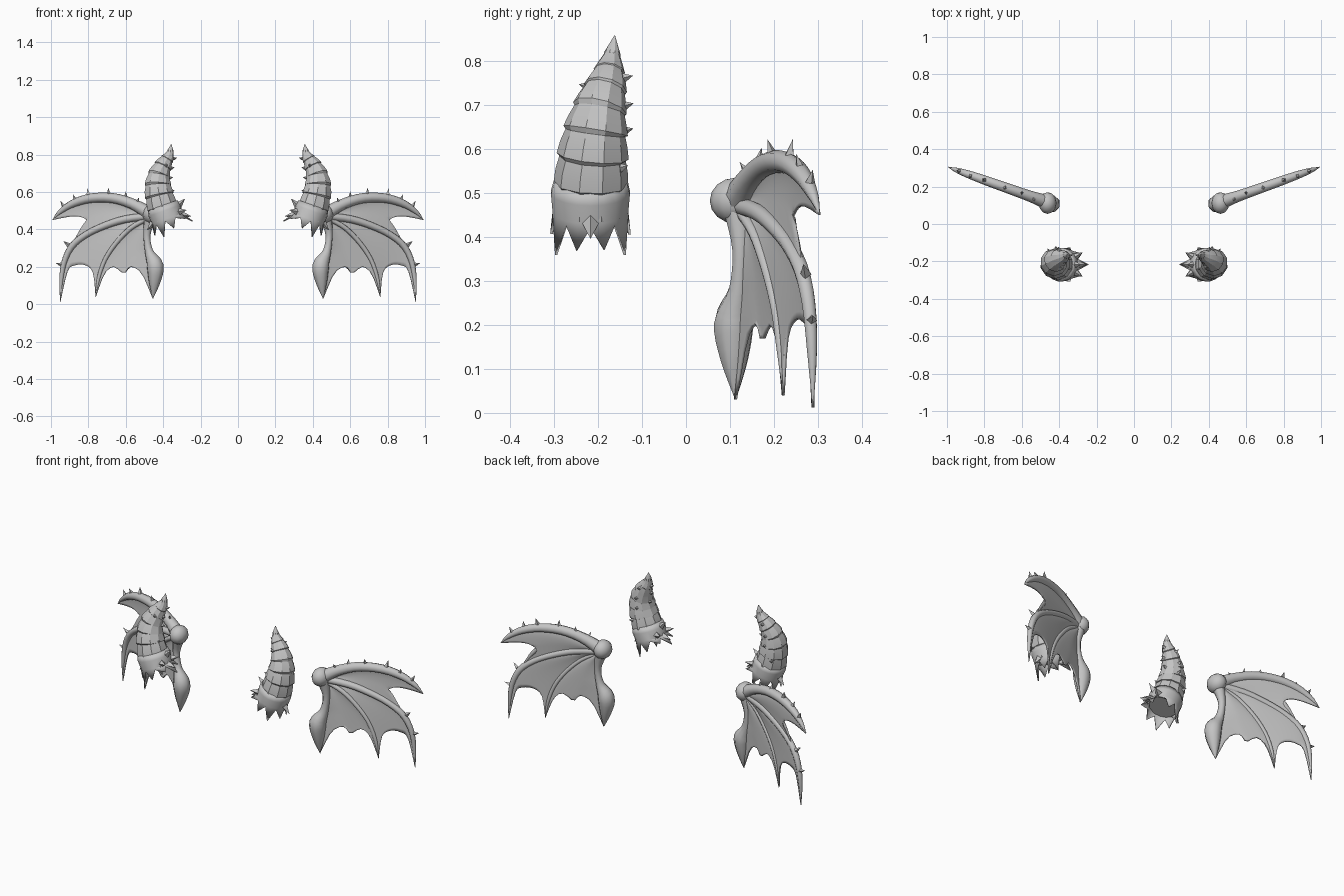
import bpy, bmesh, math
from mathutils import Vector as V

if "Cube" in bpy.data.objects:
    bpy.data.objects.remove(bpy.data.objects["Cube"])

grey = bpy.data.materials.new("bone grey")
grey.diffuse_color = (0.55, 0.55, 0.55, 1)
grey.use_nodes = True
grey.node_tree.nodes["Principled BSDF"].inputs["Base Color"].default_value = grey.diffuse_color


def finish(name, bm, angle=40, thick=0):
    """Turn a bmesh of the right-hand part into a mirrored object."""
    bmesh.ops.recalc_face_normals(bm, faces=bm.faces[:])
    me = bpy.data.meshes.new(name)
    bm.to_mesh(me)
    bm.free()
    me.materials.append(grey)
    ob = bpy.data.objects.new(name, me)
    bpy.context.collection.objects.link(ob)
    bpy.ops.object.select_all(action='DESELECT')
    ob.select_set(True)
    bpy.context.view_layer.objects.active = ob
    bpy.ops.object.shade_smooth_by_angle(angle=math.radians(angle))
    if thick:
        s = ob.modifiers.new("thickness", 'SOLIDIFY')
        s.thickness, s.offset = thick, 0
    m = ob.modifiers.new("other side", 'MIRROR')
    m.use_mirror_merge = False
    return ob


def along(pts, t):
    """Smooth curve through points; t runs 0 to 1. Works for any tuple size."""
    n = len(pts) - 1
    i = min(int(t * n), n - 1)
    f = t * n - i
    p = [pts[max(0, min(n, i + k))] for k in (-1, 0, 1, 2)]
    return [0.5 * (2 * b + (c - a) * f + (2 * a - 5 * b + 4 * c - d) * f * f
            + (3 * b - a - 3 * c + d) * f ** 3) for a, b, c, d in zip(*p)]


def loft(bm, pos, rad, sides, up):
    """Skin round rings along a path."""
    rings = []
    for i, p in enumerate(pos):
        tan = (pos[min(i + 1, len(pos) - 1)] - pos[max(i - 1, 0)]).normalized()
        a = (up - tan * up.dot(tan)).normalized()
        b = tan.cross(a)
        rings.append([bm.verts.new(p + rad[i] * (a * math.cos(k * math.tau / sides)
                      + b * math.sin(k * math.tau / sides))) for k in range(sides)])
    for r, s in zip(rings, rings[1:]):
        for k in range(sides):
            bm.faces.new((r[k - 1], r[k], s[k], s[k - 1]))
    bm.faces.new(rings[0])
    bm.faces.new(rings[-1])


def thorn(bm, p, d, length, r):
    """Four-sided spike from p along d."""
    d = V(d).normalized()
    q = d.to_track_quat('Z', 'Y')
    ring = [bm.verts.new(V(p) + q @ V((r * math.cos(k * math.pi / 2), r * math.sin(k * math.pi / 2), 0)))
            for k in range(4)]
    tip = bm.verts.new(V(p) + d * length)
    for k in range(4):
        bm.faces.new((ring[k - 1], ring[k], tip))
    bm.faces.new(ring)


# ---- Wings: drawn in x, z and laid on a swept-back plane ----
def wing(x, z, out=0):
    return V((x, 0.118 + (x - 0.47) * 0.355 + out, z))


NORMAL = V((0.335, -0.942, 0))
# finger points: x, z, radius
fingers = {
    "wing_leading_arm": [(.46, .475, .04), (.55, .53, .03), (.66, .566, .027), (.78, .568, .025),
                         (.88, .54, .021), (.95, .495, .013), (.992, .45, .001)],
    "wing_outer_finger": [(.48, .47, .02), (.60, .455, .02), (.70, .425, .019), (.80, .38, .018),
                          (.88, .32, .018), (.925, .24, .016), (.944, .14, .012), (.95, .012, .001)],
    "wing_middle_finger": [(.48, .46, .013), (.57, .41, .013), (.65, .33, .013), (.71, .24, .012),
                           (.745, .14, .01), (.76, .04, .001)],
    "wing_inner_finger": [(.47, .46, .035), (.487, .37, .02), (.475, .28, .024), (.443, .205, .047),
                          (.446, .12, .033), (.455, .03, .001)],
}
for name, pts in fingers.items():
    bm = bmesh.new()
    samples = [along(pts, i / 20) for i in range(21)]
    loft(bm, [wing(s[0], s[1]) for s in samples], [max(s[2], .001) for s in samples], 8, NORMAL)
    finish(name, bm, 50)

# shoulder knob
bm = bmesh.new()
bmesh.ops.create_uvsphere(bm, u_segments=12, v_segments=8, radius=1)
for v in bm.verts:
    v.co = V((.462 + v.co.x * .048, .112 + v.co.y * .058, .482 + v.co.z * .052))
finish("wing_shoulder", bm, 50)

# membrane panels: finger, finger, length used on second finger, scalloped edge
f1, f2, f3, f4 = fingers.values()
panels = [
    (f1, f2, .70, [(.90, .468), (.835, .465), (.80, .432), (.845, .375)]),
    (f2, f3, 1, [(.912, .175), (.875, .207), (.82, .21), (.775, .17)]),
    (f3, f4, 1, [(.715, .16), (.665, .20), (.61, .165), (.575, .2), (.515, .165)]),
]
bm = bmesh.new()
N, M = 14, 15
for A, B, end, mid in panels:
    edge = [along(A, 1)[:2]] + mid + [along(B, end)[:2]]
    grid = []
    for i in range(N + 1):
        t, row = i / N, []
        for j in range(M + 1):
            s = j / M
            a, b, e = along(A, t), along(B, t * end), along(edge, s)
            c = [a[k] * (1 - s) + b[k] * s for k in (0, 1)]
            full = [edge[0][k] * (1 - s) + edge[-1][k] * s for k in (0, 1)]
            x, z = [c[k] + t * t * (e[k] - full[k]) for k in (0, 1)]
            row.append(bm.verts.new(wing(x, z, .012 * math.sin(math.pi * s) * (1 - t * .5))))
        grid.append(row)
    for r, q in zip(grid, grid[1:]):
        for j in range(M):
            bm.faces.new((r[j], r[j + 1], q[j + 1], q[j]))
finish("wing_membrane", bm, 60, .007)

# wing thorns: x, z, direction x, y, z
bm = bmesh.new()
for x, z, dx, dy, dz in [(.54, .54, -.3, -.7, 1), (.60, .565, 0, .2, 1), (.69, .585, .1, -.3, 1),
                         (.80, .585, .2, .2, 1), (.87, .555, .4, -.3, 1), (.93, .52, .6, .2, 1),
                         (.905, .315, 1, -.2, .8), (.94, .21, 1, .1, .3)]:
    thorn(bm, wing(x, z), (dx, dy, dz), .038, .013)
finish("wing_thorns", bm, 20)

# ---- Horns ----
# centre x, y, z, radius
spine = [(.385, -.217, .455, .078), (.41, -.215, .54, .081), (.427, -.208, .62, .074),
         (.422, -.196, .69, .06), (.395, -.18, .75, .044), (.366, -.17, .80, .025), (.357, -.162, .857, .001)]
pos, rad = [], []
BANDS = 8
for b in range(BANDS):
    for f, k in ((.04, 1.05), (.5, 1.02), (.96, .96)):
        x, y, z, r = along(spine, (b + f) / BANDS)
        pos.append(V((x, y, z)))
        rad.append(max(r * k, .001))
pos.append(V(spine[-1][:3]))
rad.append(.001)
bm = bmesh.new()
loft(bm, pos, rad, 10, V((0, 1, 0)))
finish("horn", bm, 28)

# jagged open collar, tilted towards the middle
down = V((-.33, 0, -.944))
side, fwd = V((.944, 0, -.33)), V((0, 1, 0))
centre = V((.393, -.217, .50))
bm = bmesh.new()
C = 18
rings = []
for depth, r in ((-.03, .08), (.0, .088), (.045, .084), (None, None)):
    ring = []
    for k in range(C):
        a = k * math.tau / C
        d, q = depth, r
        if d is None:
            d, q = ((.115 + .018 * math.cos(k * 2.1), .098) if k % 2 else (.055, .084))
            if k % 2 and math.cos(a) < -.4:
                d, q = d - .03, q + .025
        ring.append(bm.verts.new(centre + down * d + side * q * math.cos(a) + fwd * min(q, .09) * math.sin(a)))
    rings.append(ring)
for r, s in zip(rings, rings[1:]):
    for k in range(C):
        bm.faces.new((r[k - 1], r[k], s[k], s[k - 1]))
finish("horn_collar", bm, 25, .006)

# collar barbs on the inner side and small thorns up the horn
bm = bmesh.new()
for a, d, up in ((180, 0, -.5), (150, .03, .1), (210, .03, .1), (180, .05, .5), (0, .04, .6)):
    a = math.radians(a)
    o = side * math.cos(a) + fwd * math.sin(a)
    thorn(bm, centre + down * d + o * .076, o + down * up, .055, .022)
for t, a in ((.2, 60), (.3, 200), (.38, 100), (.46, 165), (.52, 90), (.6, 180), (.64, 250), (.7, 75), (.76, 170)):
    x, y, z, r = along(spine, t)
    a = math.radians(a)
    o = V((math.cos(a), math.sin(a), .25))
    thorn(bm, V((x, y, z)) + V((o.x, o.y, 0)) * r * .93, o, .022, .011)
finish("horn_thorns", bm, 20)
